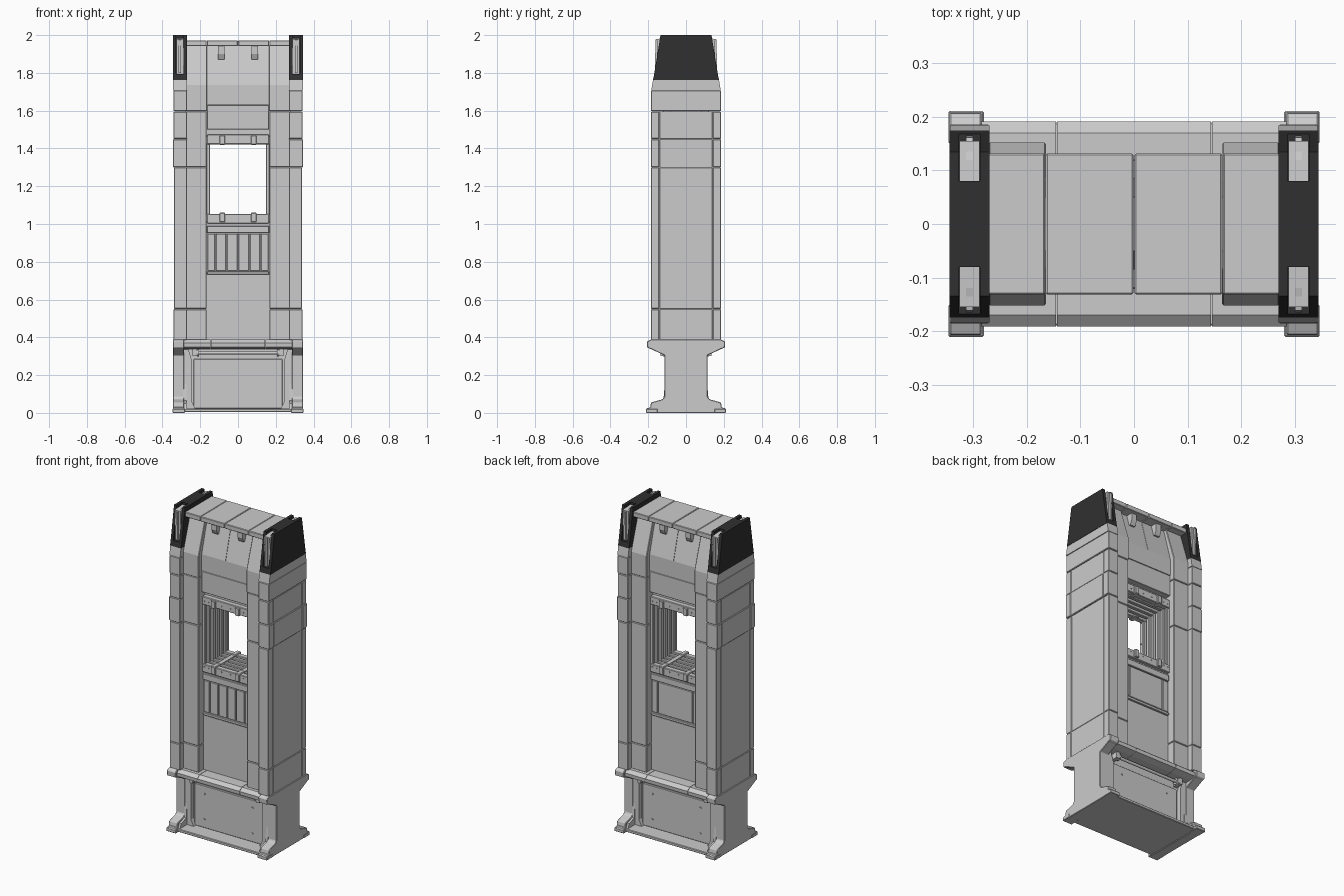
import bpy, bmesh, math
from mathutils import Matrix

SIGNS = (-1, 1)


def finish(name, bm, bevel=0.0, mat=None):
    bmesh.ops.recalc_face_normals(bm, faces=bm.faces)
    me = bpy.data.meshes.new(name)
    bm.to_mesh(me)
    bm.free()
    ob = bpy.data.objects.new(name, me)
    bpy.context.collection.objects.link(ob)
    if mat:
        me.materials.append(mat)
    if bevel:
        m = ob.modifiers.new("edge_bevel", 'BEVEL')
        m.width, m.segments = bevel, 1
    return ob


def prism(name, profile, axis, a, b, bevel=0.0, mat=None):
    """Extrude a 2D profile from a to b: axis 'x' takes (y, z), axis 'y' takes (x, z)."""
    bm = bmesh.new()
    put = (lambda p, t: (t, p[0], p[1])) if axis == 'x' else (lambda p, t: (p[0], t, p[1]))
    v0 = [bm.verts.new(put(p, a)) for p in profile]
    v1 = [bm.verts.new(put(p, b)) for p in profile]
    n = len(profile)
    bm.faces.new(v0)
    bm.faces.new(v1[::-1])
    for i in range(n):
        bm.faces.new((v0[i], v0[(i + 1) % n], v1[(i + 1) % n], v1[i]))
    return finish(name, bm, bevel, mat)


def box(name, x, y, z, bevel=0.0, mat=None):
    return prism(name, [(x[0], z[0]), (x[1], z[0]), (x[1], z[1]), (x[0], z[1])], 'y', y[0], y[1], bevel, mat)


def sym(half):
    """Mirror a half profile of (y, z) points, listed bottom to top, across y = 0."""
    return half + [(-y, z) for y, z in reversed(half)]


def span(s, a, b):
    return tuple(sorted((s * a, s * b)))


def cyl(name, r, depth, axis, loc, sides=12):
    bm = bmesh.new()
    rot = Matrix.Rotation(math.pi / 2, 4, 'Y' if axis == 'x' else 'X')
    bmesh.ops.create_cone(bm, cap_ends=True, segments=sides, radius1=r, radius2=r, depth=depth,
                          matrix=Matrix.Translation(loc) @ rot)
    return finish(name, bm)


dark = bpy.data.materials.new("dark_cap")
dark.diffuse_color = (0.03, 0.03, 0.03, 1)

# Base plate and pedestal core
box("base_plate", (-0.30, 0.30), (-0.19, 0.19), (0.004, 0.022), 0.003)
box("pedestal_core", (-0.285, 0.285), (-0.085, 0.085), (0.02, 0.35))
foot = sym([(0.205, 0), (0.208, 0.025), (0.19, 0.028), (0.185, 0.055), (0.125, 0.072), (0.115, 0.085),
            (0.115, 0.305), (0.185, 0.338), (0.205, 0.345), (0.207, 0.378), (0.185, 0.388)])
for s in SIGNS:
    # I-shaped pedestal ends
    prism("pedestal_end", foot, 'x', *span(s, 0.285, 0.345), bevel=0.003)
    prism("pedestal_foot_step", sym([(0.18, 0.02), (0.17, 0.05), (0.12, 0.065), (0.108, 0.195)]),
          'x', *span(s, 0.272, 0.29))
    for t in SIGNS:
        # Corner pads, inner braces
        box("foot_pad", span(s, 0.28, 0.347), span(t, 0.15, 0.211), (0, 0.022), 0.003)
        prism("pedestal_brace", [(s * 0.29, 0.02), (s * 0.225, 0.02), (s * 0.245, 0.06),
                                 (s * 0.245, 0.28), (s * 0.265, 0.345), (s * 0.29, 0.345)],
              'y', *span(t, 0.08, 0.112))
for t in SIGNS:
    # Pedestal panel with bolts, rod with end discs
    box("pedestal_panel", (-0.235, 0.235), span(t, 0.08, 0.093), (0.022, 0.285), 0.003)
    cyl("pedestal_rod", 0.009, 0.44, 'x', (0, t * 0.115, 0.318))
    for s in SIGNS:
        cyl("rod_disc", 0.02, 0.012, 'x', (s * 0.212, t * 0.115, 0.318))
        box("rod_bracket", span(s, 0.217, 0.24), span(t, 0.08, 0.135), (0.30, 0.348))
        for z in (0.075, 0.235):
            cyl("panel_bolt", 0.006, 0.006, 'y', (s * 0.165, t * 0.095, z), 8)
    # Shelf around the bottom of the tower
    lip = [(t * 0.08, 0.335), (t * 0.15, 0.338), (t * 0.19, 0.348), (t * 0.192, 0.37), (t * 0.17, 0.388), (t * 0.08, 0.388)]
    for a, b in ((-0.287, -0.146), (-0.144, 0.144), (0.146, 0.287)):
        prism("shelf", lip, 'x', a, b)

# Tower core around the window opening
WX, WZ0, WZ1 = 0.166, 1.015, 1.46
box("core_lower", (-0.28, 0.28), (-0.098, 0.098), (0.34, WZ0))
box("core_upper", (-0.28, 0.28), (-0.085, 0.085), (WZ1, 1.73))
prism("core_top", sym([(0.085, 1.73), (0.05, 1.945)]), 'x', -0.28, 0.28)
for s in SIGNS:
    box("core_side", span(s, WX, 0.28), (-0.098, 0.098), (WZ0, WZ1))

# Outer pillars: stacked segments with side panels
segments = [(0.385, 0.55, 0.341), (0.55, 1.30, 0.339), (1.30, 1.45, 0.345), (1.45, 1.595, 0.341)]
for s in SIGNS:
    for z0, z1, x in segments:
        box("pillar_core", span(s, 0.272, x - 0.004), (-0.18, 0.18), (z0, z1))
        for t in SIGNS:
            box("pillar_post", span(s, 0.27, x), span(t, 0.143, 0.186), (z0 + .001, z1 - .001), 0.003)
        box("side_panel", span(s, 0.30, x - 0.001), (-0.139, 0.139), (z0 + .001, z1 - .001), 0.002)
    box("pillar_collar", span(s, 0.27, 0.342), (-0.186, 0.186), (1.597, 1.706), 0.003)
    prism("pillar_shoulder", sym([(0.184, 1.707), (0.175, 1.762)]), 'x', *span(s, 0.27, 0.343))
    # Dark tapered caps with end slots
    cap = prism("tower_cap", sym([(0.175, 1.762), (0.169, 1.79), (0.135, 2.0)]), 'x',
                *span(s, 0.27, 0.345), mat=dark)
    for t in SIGNS:
        cut = box("slot_cutter", span(s, 0.288, 0.327), span(t, 0.08, 0.30), (1.795, 2.1))
        cut.hide_render = True
        cut.hide_viewport = True
        m = cap.modifiers.new("slot", 'BOOLEAN')
        m.operation, m.object, m.solver = 'DIFFERENCE', cut, 'EXACT'
        # Grey rails set in the slots
        prism("slot_bar", [(t * 0.08, 1.795), (t * 0.152, 1.795), (t * 0.155, 1.98), (t * 0.08, 1.985)],
              'x', *span(s, 0.2885, 0.3265))
        prism("slot_rail", [(t * 0.12, 1.80), (t * 0.164, 1.80), (t * 0.162, 1.975), (t * 0.12, 1.985)],
              'x', *span(s, 0.301, 0.314))

# Inner pillars with sloped tops
for s in SIGNS:
    for t in SIGNS:
        for z0, z1 in ((0.385, 0.55), (0.55, 1.30), (1.30, 1.597)):
            box("inner_pillar", span(s, 0.166, 0.272), span(t, 0.05, 0.15), (z0 + .001, z1 - .001), 0.003)
        prism("inner_pillar_top", [(t * 0.03, 1.597), (t * 0.152, 1.597), (t * 0.152, 1.735),
                                   (t * 0.085, 1.945), (t * 0.03, 1.945)], 'x', *span(s, 0.164, 0.272), bevel=0.003)

# Roof deck in four slabs
for a, b in ((-0.275, -0.166), (-0.165, -0.001), (0.001, 0.165), (0.166, 0.275)):
    box("roof_deck", (a, b), (-0.132, 0.132), (1.942, 1.972), 0.003)

for t in SIGNS:
    # Hood over the window, with brackets under the deck
    for a, b in ((-0.164, -0.001), (0.001, 0.164)):
        prism("hood_slope", [(t * 0.03, 1.632), (t * 0.122, 1.632), (t * 0.122, 1.735),
                             (t * 0.065, 1.944), (t * 0.03, 1.944)], 'x', a, b)
    box("hood_lower", (-0.164, 0.164), span(t, 0.08, 0.121), (1.50, 1.63), 0.002)
    # Plain lower panel and ribbed panel
    box("lower_panel", (-0.164, 0.164), span(t, 0.09, 0.103), (0.39, 0.728))
    edges = [-0.164, -0.12, -0.06, 0, 0.06, 0.12, 0.164] if t < 0 else [-0.164, -0.12, 0.12, 0.164]
    for a, b in zip(edges, edges[1:]):
        box("slat", (a + .003, b - .003), span(t, 0.09, 0.107), (0.752, 0.948), 0.002)
    for z0, z1 in ((0.732, 0.748), (0.952, 0.99)):
        box("slat_trim", (-0.164, 0.164), span(t, 0.09, 0.11), (z0, z1), 0.002)
    # Window sill and lintel plates with clips and bolts
    for z0, z1, zc in ((1.003, 1.053, 1.036), (1.422, 1.473, 1.445)):
        box("window_plate", (-0.164, 0.164), span(t, 0.085, 0.118), (z0, z1), 0.003)
        for s in SIGNS:
            box("window_clip", span(s, 0.068, 0.098), span(t, 0.07, 0.13), (zc - 0.026, zc + 0.024), 0.004)
            for x in (0.03, 0.12, 0.148):
                cyl("window_bolt", 0.004, 0.006, 'y', (s * x, t * 0.119, zc), 6)
    for s in SIGNS:
        prism("hood_bracket", [(t * 0.06, 1.944), (t * 0.108, 1.944), (t * 0.108, 1.90), (t * 0.095, 1.872),
                               (t * 0.06, 1.872)], 'x', *span(s, 0.072, 0.107))

# Ribbed window lining
for y in (-0.10, -0.06, -0.02, 0.02, 0.06, 0.10):
    ry = (y - 0.011, y + 0.011)
    for s in SIGNS:
        box("jamb_rib", span(s, 0.148, 0.168), ry, (1.01, 1.465), 0.003)
    box("sill_rib", (-0.15, 0.15), ry, (1.01, 1.05), 0.003)
    box("lintel_rib", (-0.15, 0.15), ry, (1.425, 1.465), 0.003)
for s in SIGNS:
    box("sill_strap", span(s, 0.07, 0.096), (-0.11, 0.11), (1.02, 1.056))
